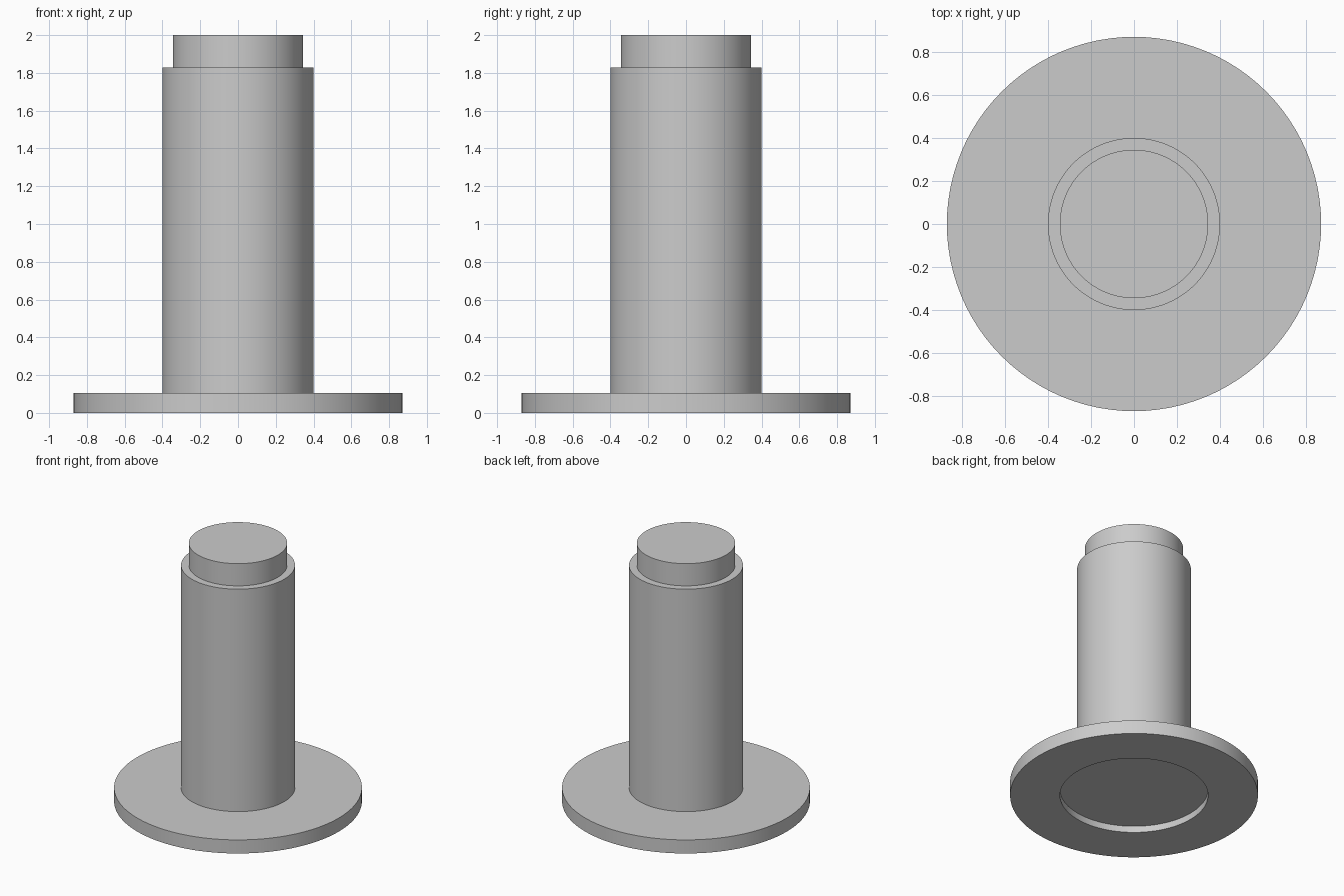
import bpy
import bmesh
import math

SEGMENTS = 96

cube = bpy.data.objects.get("Cube")
if cube:
    bpy.data.objects.remove(cube, do_unlink=True)

# Single plain grey
grey = bpy.data.materials.new("plain grey")
grey.use_nodes = True
colour = (0.6, 0.6, 0.6, 1.0)
grey.diffuse_color = colour
grey.node_tree.nodes["Principled BSDF"].inputs["Base Color"].default_value = colour


def lathe(name, profile):
    """Spin a (radius, height) profile that starts and ends on the z axis."""
    bm = bmesh.new()
    verts = [bm.verts.new((r, 0, z)) for r, z in profile]
    edges = [bm.edges.new(pair) for pair in zip(verts, verts[1:])]
    bmesh.ops.spin(bm, geom=verts + edges, cent=(0, 0, 0), axis=(0, 0, 1),
                   angle=math.tau, steps=SEGMENTS, use_merge=True)
    bmesh.ops.remove_doubles(bm, verts=bm.verts, dist=0.0001)
    bmesh.ops.recalc_face_normals(bm, faces=bm.faces)
    mesh = bpy.data.meshes.new(name)
    bm.to_mesh(mesh)
    bm.free()
    mesh.materials.append(grey)
    obj = bpy.data.objects.new(name, mesh)
    bpy.context.collection.objects.link(obj)
    bpy.ops.object.select_all(action="DESELECT")
    obj.select_set(True)
    bpy.context.view_layer.objects.active = obj
    bpy.ops.object.shade_smooth_by_angle(angle=math.radians(30))
    return obj


# Flanged post: recessed underside, wide base flange, shaft, narrower end plug
lathe("flanged_post", [
    (0, 0.05), (0.52, 0.05), (0.52, 0),
    (0.87, 0), (0.87, 0.105),
    (0.4, 0.105), (0.4, 1.828),
    (0.345, 1.828), (0.345, 2), (0, 2),
])
